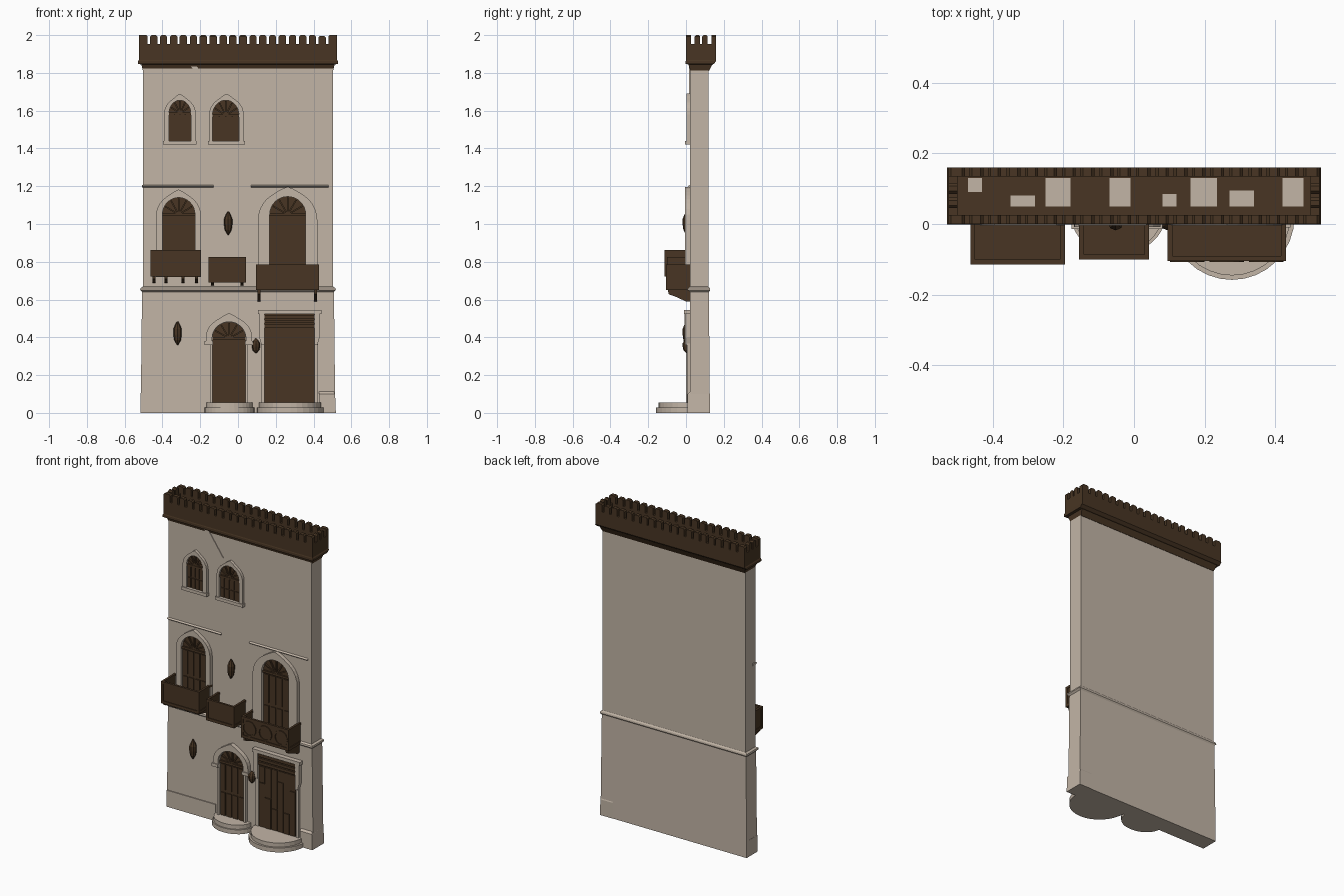
import bpy, bmesh, math, random
from mathutils import Vector

random.seed(4)
cube = bpy.data.objects.get("Cube")
if cube:
    bpy.data.objects.remove(cube)


def material(name, rgb):
    m = bpy.data.materials.new(name)
    m.use_nodes = True
    m.diffuse_color = (*rgb, 1)
    bsdf = m.node_tree.nodes["Principled BSDF"]
    bsdf.inputs["Base Color"].default_value = (*rgb, 1)
    bsdf.inputs["Roughness"].default_value = 0.9
    return m


STONE = material("pale stone", (0.54, 0.46, 0.38))
WOOD = material("dark brown wood", (0.065, 0.036, 0.017))


def finish(bm, name, mat):
    bmesh.ops.recalc_face_normals(bm, faces=bm.faces)
    mesh = bpy.data.meshes.new(name)
    bm.to_mesh(mesh)
    bm.free()
    mesh.materials.append(mat)
    obj = bpy.data.objects.new(name, mesh)
    bpy.context.collection.objects.link(obj)
    return obj


def loft(bm, loops):
    """Skin closed loops of 3D points and cap both ends."""
    rings = [[bm.verts.new(p) for p in loop] for loop in loops]
    n = len(rings[0])
    for a, b in zip(rings, rings[1:]):
        for i in range(n):
            j = (i + 1) % n
            bm.faces.new((a[i], a[j], b[j], b[i]))
    bm.faces.new(rings[0])
    bm.faces.new(rings[-1])


def rect(z, x0, x1, y0, y1):
    return [(x0, y0, z), (x1, y0, z), (x1, y1, z), (x0, y1, z)]


def box(bm, x0, x1, y0, y1, z0, z1):
    loft(bm, [rect(z0, x0, x1, y0, y1), rect(z1, x0, x1, y0, y1)])


def prism(bm, pts, y0, y1):
    loft(bm, [[(x, y, z) for x, z in pts] for y in (y0, y1)])


def arch(x0, x1, z0, spring, peak, tip=0.0, n=16):
    """Open outline of an arch, from left foot over the crown to right foot."""
    c, r = (x0 + x1) / 2, (x1 - x0) / 2
    pts = [(x0, z0)]
    for i in range(n + 1):
        t = math.pi * (1 - i / n)
        point = tip * max(0, 1 - abs(math.cos(t)) * 2.2)
        pts.append((c + r * math.cos(t), spring + (peak - tip - spring) * math.sin(t) + point))
    return pts + [(x1, z0)]


# Wall, slightly wider toward the foot
bm = bmesh.new()
loft(bm, [rect(0, -0.515, 0.515, 0.02, 0.125), rect(0.64, -0.508, 0.508, 0.02, 0.122),
          rect(0.67, -0.504, 0.504, 0.02, 0.12), rect(1.85, -0.504, 0.504, 0.02, 0.12)])
finish(bm, "wall", STONE)

# Plinth, string courses and the slanting ridge
bm = bmesh.new()
box(bm, -0.515, -0.17, 0.014, 0.1, 0, 0.105)
loft(bm, [rect(0, 0.43, 0.518, 0.008, 0.127), rect(0.1, 0.43, 0.514, 0.008, 0.127),
          rect(0.112, 0.43, 0.508, 0.02, 0.122)])
finish(bm, "plinth", STONE)
bm = bmesh.new()
loft(bm, [rect(0.64, -0.508, 0.508, 0.02, 0.122), rect(0.65, -0.518, 0.518, 0.008, 0.128),
          rect(0.66, -0.516, 0.516, 0.01, 0.126), rect(0.668, -0.504, 0.504, 0.02, 0.12)])
for x0, x1 in ((-0.508, -0.13), (0.07, 0.48)):
    loft(bm, [rect(1.192, x0, x1, 0.02, 0.05), rect(1.2, x0, x1, 0.01, 0.05),
              rect(1.207, x0, x1, 0.02, 0.05)])
prism(bm, [(-0.26, 1.845), (-0.225, 1.845), (-0.115, 1.688)], 0.016, 0.03)
finish(bm, "string_courses", STONE)

# Flared cornice and hollow parapet
X, Y0, Y1, T, TOP = 0.525, 0.0, 0.16, 0.026, 1.952
bm = bmesh.new()
loft(bm, [rect(1.81, -0.503, 0.503, 0.025, 0.122), rect(1.845, -0.512, 0.512, 0.012, 0.14),
          rect(1.847, -0.529, 0.529, -0.002, 0.146), rect(1.862, -0.529, 0.529, -0.002, 0.16),
          rect(1.868, -X, X, Y0, Y1), rect(1.88, -X, X, Y0, Y1)])
box(bm, -X, X, Y0, Y0 + T, 1.88, TOP)
box(bm, -X, X, Y1 - T, Y1, 1.88, TOP)
for s in (-1, 1):
    box(bm, *sorted((s * X, s * (X - T))), Y0 + T, Y1 - T, 1.88, TOP)
finish(bm, "parapet", WOOD)


# Battlements with clipped shoulders and uneven widths
def merlon(bm, a, b, place):
    h, c = 2.0 - random.choice((0, 0, 0.004)), 0.008
    profile = [(a, TOP), (b, TOP), (b, h - c), (b - c, h), (a + c, h), (a, h - c)]
    loft(bm, [[place(u, z, d) for u, z in profile] for d in (0, T)])


bm = bmesh.new()
COUNT = 20
pitch = 2 * X / COUNT
for i in range(COUNT):
    a, b = -X + i * pitch, -X + (i + 1) * pitch
    a += 0 if i == 0 else random.uniform(0.005, 0.009)
    b -= 0 if i == COUNT - 1 else random.uniform(0.005, 0.009)
    merlon(bm, a, b, lambda u, z, d: (u, Y0 + d, z))
    merlon(bm, a, b, lambda u, z, d: (u, Y1 - d, z))
for i in (1, 2):
    a = Y0 + i * 0.04 + 0.005
    for s in (-1, 1):
        merlon(bm, a, a + 0.03, lambda u, z, d: (s * (X - d), u, z))
finish(bm, "battlements", WOOD)

# Worn pale patches on the roof
bm = bmesh.new()
for x0, x1, y0, y1 in ((-0.47, -0.43, 0.09, 0.13), (-0.35, -0.28, 0.05, 0.08),
                       (-0.25, -0.18, 0.05, 0.13), (-0.07, -0.01, 0.05, 0.13),
                       (0.08, 0.12, 0.05, 0.085), (0.16, 0.235, 0.05, 0.13),
                       (0.27, 0.34, 0.05, 0.095), (0.42, 0.48, 0.05, 0.13)):
    box(bm, x0, x1, y0, y1, 1.88, 1.884)
finish(bm, "roof_patches", STONE)


# Arched openings: stone surround, wooden leaves, fan tracery
def opening(name, inner, outer, front, sill=0):
    x0, x1, z0, spring, peak = inner
    bm = bmesh.new()
    ai, ao = arch(*inner), arch(*outer, tip=0.02)
    prism(bm, ao + ai[::-1], front, 0.03)
    if sill:
        box(bm, outer[0] - sill, outer[1] + sill, front - 0.006, 0.03, z0 - 0.02, z0)
    finish(bm, name + "_surround", STONE)

    bm = bmesh.new()
    prism(bm, ai, 0.015, 0.025)
    w, c = x1 - x0, (x0 + x1) / 2
    for i in range(4):
        a = x0 + w * i / 4
        for b0, b1 in ((0.02, 0.45), (0.5, 0.96)):
            h = spring - z0
            box(bm, a + w * 0.03, a + w * 0.22, 0.009, 0.018, z0 + h * b0, z0 + h * b1)
    box(bm, x0, x1, 0.005, 0.02, spring - 0.008, spring + 0.006)
    for k in range(1, 6):
        t = math.pi * k / 6
        d = Vector((w / 2 * math.cos(t), (peak - spring) * math.sin(t))) * 0.95
        s = Vector((-d.y, d.x)).normalized() * 0.004
        o = Vector((c, spring))
        prism(bm, [o - s, o + d - s, o + d + s, o + s], 0.007, 0.018)
    finish(bm, name + "_leaves", WOOD)


opening("upper_right_window", (-0.365, -0.25, 1.44, 1.585, 1.655),
        (-0.392, -0.223, 1.44, 1.58, 1.69), 0.002, 0.004)
opening("upper_left_window", (-0.135, 0.005, 1.44, 1.575, 1.655),
        (-0.152, 0.03, 1.44, 1.58, 1.69), 0.002, 0.006)
opening("right_balcony_door", (-0.4, -0.228, 0.72, 1.05, 1.14),
        (-0.435, -0.195, 0.72, 1.04, 1.182), -0.004)
opening("left_balcony_door", (0.168, 0.358, 0.66, 1.05, 1.145),
        (0.105, 0.42, 0.66, 1.02, 1.197), -0.004)
opening("right_street_door", (-0.135, 0.04, 0.04, 0.395, 0.48),
        (-0.148, 0.053, 0.04, 0.395, 0.5), 0.0)

# Hood and capitals over the right street door
bm = bmesh.new()
prism(bm, arch(-0.17, 0.075, 0.36, 0.4, 0.528, tip=0.02)
      + arch(-0.137, 0.042, 0.36, 0.395, 0.482)[::-1], -0.008, 0.03)
for x in (-0.155, 0.058):
    box(bm, x - 0.022, x + 0.022, -0.014, 0.03, 0.36, 0.38)
finish(bm, "right_street_door_hood", STONE)

# Left street door: plank leaf with lintel and bracketed surround
bm = bmesh.new()
box(bm, 0.14, 0.405, 0.012, 0.025, 0.05, 0.525)
for i in range(6):
    a = 0.145 + i * 0.043
    split = random.uniform(0.18, 0.38)
    box(bm, a, a + 0.039, random.uniform(0.003, 0.009), 0.02, 0.055, split)
    box(bm, a, a + 0.039, random.uniform(0.003, 0.009), 0.02, split + 0.005, 0.44)
for z in (0.45, 0.475, 0.5):
    box(bm, 0.14, 0.405, 0.0, 0.02, z, z + 0.018)
finish(bm, "left_street_door_leaf", WOOD)
bm = bmesh.new()
box(bm, 0.105, 0.442, -0.01, 0.03, 0.524, 0.545)
for x, s in ((0.14, -1), (0.405, 1)):
    box(bm, *sorted((x, x + s * 0.018)), 0.004, 0.03, 0.03, 0.53)
    prism(bm, [(x, 0.36), (x + s * 0.016, 0.36), (x + s * 0.027, 0.4),
               (x + s * 0.027, 0.526), (x, 0.526)], -0.004, 0.03)
finish(bm, "left_street_door_surround", STONE)

# Rounded double doorsteps
for name, c, rx, ry in (("right_doorstep", -0.045, 0.132, 0.105),
                        ("left_doorstep", 0.277, 0.177, 0.178)):
    bm = bmesh.new()
    for k, z0, z1 in ((1, 0, 0.028), (0.93, 0.028, 0.054)):
        half = [(c + k * rx * math.cos(t), 0.02 - k * ry * math.sin(t))
                for t in (math.pi * i / 16 for i in range(17))]
        loft(bm, [[(x, y, z) for x, y in half] for z in (z0, z1)])
    finish(bm, name, STONE)


# Balconies: floor, posts, rails, infill panels, front ornament and brackets
def balcony(name, x0, x1, y, z0, z1, feet, drop, rings):
    bm = bmesh.new()
    box(bm, x0, x1, y, 0.03, z0, z0 + 0.018)
    box(bm, x0, x1, y, y + 0.014, z1 - 0.014, z1)
    box(bm, x0 + 0.004, x1 - 0.004, y + 0.004, y + 0.01, z0, z1)
    for a in (x0, x1 - 0.014):
        box(bm, a, a + 0.014, y, 0.02, z1 - 0.014, z1)
        box(bm, a + 0.004, a + 0.01, y, 0.02, z0, z1 - 0.01)
        box(bm, a, a + 0.014, y, y + 0.014, z0, z1)
    h, zc = z1 - z0, (z0 + z1) / 2
    for i in range(rings):
        c = x0 + (x1 - x0) * (i + 0.5) / rings
        r = min(h * 0.36, (x1 - x0) / rings * 0.44)
        loops = [[(c + k * r * math.cos(t), zc + k * r * math.sin(t))
                  for t in (math.tau * j / 16 for j in range(17))] for k in (1, 0.8)]
        prism(bm, loops[0] + loops[1][::-1], y - 0.002, y + 0.006)
    for x in feet:
        side = [(y + 0.01, z0), (y + 0.012, z0 - drop * 0.35), (y / 2, z0 - drop * 0.6),
                (0, z0 - drop), (0.03, z0 - drop), (0.03, z0)]
        loft(bm, [[(x + d, u, z) for u, z in side] for d in (-0.008, 0.008)])
    finish(bm, name, WOOD)


balcony("right_balcony", -0.463, -0.195, -0.115, 0.722, 0.862,
        (-0.445, -0.38, -0.29, -0.22), 0.035, 0)
balcony("middle_balcony", -0.155, 0.043, -0.1, 0.69, 0.825, (-0.135, 0.022), 0.015, 0)
balcony("left_balcony", 0.095, 0.43, -0.105, 0.65, 0.785, (0.112, 0.41), 0.06, 3)

# Faceted wall bosses and the small door lamp
for name, x, z, r, h in (("upper_boss", -0.052, 1.005, 0.022, 0.062),
                         ("lower_boss", -0.32, 0.422, 0.022, 0.062),
                         ("door_lamp", 0.095, 0.355, 0.022, 0.038)):
    bm = bmesh.new()
    loft(bm, [[(x + k * r * math.cos(math.tau * i / 8), 0.004 + k * r * math.sin(math.tau * i / 8),
                z + s * h) for i in range(8)]
              for s, k in ((-1, 0.15), (-0.6, 0.8), (-0.1, 1), (0.35, 1), (0.7, 0.6), (1, 0.15))])
    finish(bm, name, WOOD)
